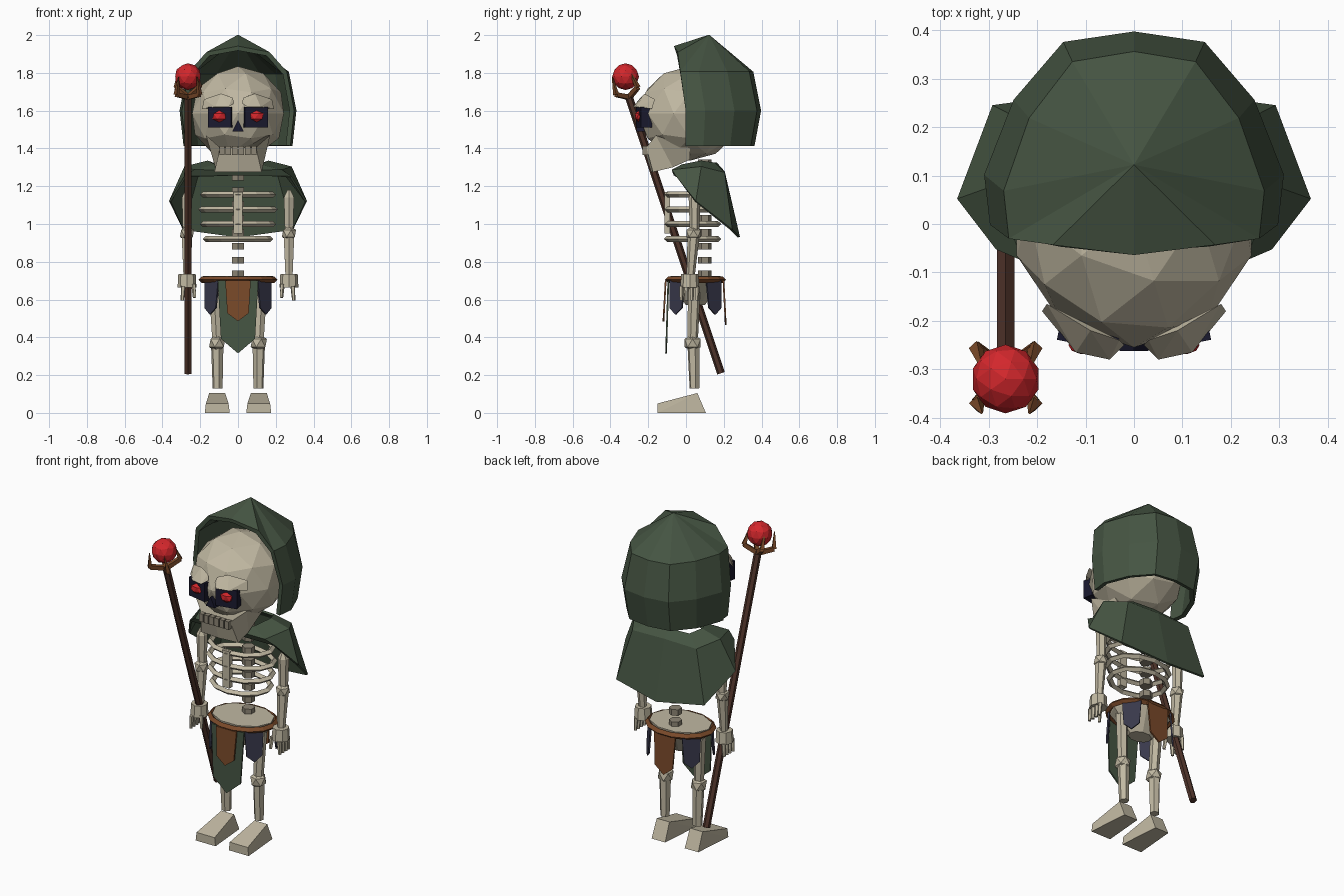
import bpy
import bmesh
from math import sin, cos, pi, radians
from mathutils import Vector, Matrix

if "Cube" in bpy.data.objects:
    bpy.data.objects.remove(bpy.data.objects["Cube"], do_unlink=True)


def material(name, *rgb):
    mat = bpy.data.materials.new(name)
    mat.use_nodes = True
    colour = (*rgb, 1)
    mat.diffuse_color = colour
    mat.node_tree.nodes["Principled BSDF"].inputs["Base Color"].default_value = colour
    return mat


bone = material("bone", .53, .48, .36)
old_bone = material("dark bone", .27, .24, .18)
green = material("dark green cloth", .06, .09, .055)
wood = material("dark wood", .075, .032, .022)
leather = material("brown leather", .19, .066, .022)
navy = material("navy cloth", .04, .04, .07)
black = material("socket black", .01, .01, .028)
red = material("glowing red", .65, .02, .025)


def finish(name, bm, mat, fix_normals=True):
    if fix_normals:
        bmesh.ops.recalc_face_normals(bm, faces=bm.faces)
    mesh = bpy.data.meshes.new(name)
    bm.to_mesh(mesh)
    bm.free()
    mesh.materials.append(mat)
    obj = bpy.data.objects.new(name, mesh)
    bpy.context.collection.objects.link(obj)
    return obj


def polygons(name, points, faces, mat):
    bm = bmesh.new()
    verts = [bm.verts.new(p) for p in points]
    for face in faces:
        bm.faces.new([verts[i] for i in face])
    return finish(name, bm, mat)


def hull(name, points, mat):
    bm = bmesh.new()
    verts = [bm.verts.new(p) for p in points]
    result = bmesh.ops.convex_hull(bm, input=verts)
    unused = [v for v in result["geom_interior"] if isinstance(v, bmesh.types.BMVert)]
    bmesh.ops.delete(bm, geom=unused, context="VERTS")
    return finish(name, bm, mat)


def ball(name, centre, size, mat, detail=1):
    bm = bmesh.new()
    bmesh.ops.create_icosphere(bm, subdivisions=detail, radius=1)
    bmesh.ops.transform(bm, matrix=Matrix.LocRotScale(Vector(centre), None, Vector(size)), verts=bm.verts)
    return finish(name, bm, mat)


def box(name, centre, size, mat, turn=0):
    bm = bmesh.new()
    bmesh.ops.create_cube(bm, size=1)
    spin = Matrix.Rotation(turn, 3, "Z")
    bmesh.ops.transform(bm, matrix=Matrix.LocRotScale(Vector(centre), spin, Vector(size)), verts=bm.verts)
    return finish(name, bm, mat)


def rod(name, start, end, r1, r2, mat, sides=6):
    start, end = Vector(start), Vector(end)
    axis = end - start
    bm = bmesh.new()
    bmesh.ops.create_cone(bm, cap_ends=True, segments=sides, radius1=r1, radius2=r2, depth=axis.length)
    turn = Vector((0, 0, 1)).rotation_difference(axis)
    bmesh.ops.transform(bm, matrix=Matrix.LocRotScale((start + end) / 2, turn, None), verts=bm.verts)
    return finish(name, bm, mat)


def ring(name, centre, rx, ry, width, height, mat, sides=12):
    # Elliptical hoop with a four-cornered section
    section = [(-width, 0), (0, -height), (width, 0), (0, height)]
    points, faces = [], []
    for i in range(sides):
        a = 2 * pi * i / sides
        for dr, dz in section:
            points.append(Vector(centre) + Vector(((rx + dr) * cos(a), (ry + dr) * sin(a), dz)))
        for k in range(4):
            n, j = (i + 1) % sides * 4, (k + 1) % 4
            faces.append((i * 4 + k, i * 4 + j, n + j, n + k))
    return polygons(name, points, faces, mat)


def thicken(obj, amount):
    mod = obj.modifiers.new("thickness", "SOLIDIFY")
    mod.thickness = amount
    mod.offset = 0


def mirrored(half):
    # Continue a row from its centre point out to the other side
    return half + [(-x, *rest) for x, *rest in reversed(half[:-1])]


# Skull, nose and jaw
ball("skull", (0, .02, 1.585), (.255, .275, .25), bone, 2)
hull("nose_hole", [(x, y, z) for y in (-.262, -.2) for x, z in ((-.03, 1.49), (.03, 1.49), (0, 1.55))], black)
top = mirrored([(.15, .02, 1.4), (.17, -.16, 1.47), (.095, -.21, 1.405), (0, -.225, 1.405)])
low = mirrored([(.09, .02, 1.34), (.12, -.07, 1.3), (.125, -.175, 1.275), (0, -.185, 1.275)])
n = len(top)
sides = [(i, (i + 1) % n, (i + 1) % n + n, i + n) for i in range(n)]
polygons("jaw", top + low, sides + [tuple(range(n)), tuple(range(n, 2 * n))], bone)
for i in range(6):
    box("tooth", ((i - 2.5) * .034, -.215, 1.39), (.028, .03, .048), old_bone)

for s, side in ((1, "left"), (-1, "right")):
    # Eyes and brows
    box(side + "_eye_socket", (s * .092, -.222, 1.565), (.125, .06, .11), black, s * .2)
    ball(side + "_eye", (s * .098, -.25, 1.57), (.042, .022, .032), red)
    brow = [(.02, -.25, 1.64), (.05, -.28, 1.62), (.12, -.265, 1.62), (.19, -.18, 1.61),
            (.18, -.165, 1.66), (.09, -.22, 1.69), (.03, -.24, 1.67)]
    hull(side + "_brow", [(s * x, y, z) for x, y, z in brow], bone)

    # Arm
    x = s * .27
    rod(side + "_upper_arm", (x, .045, .96), (x, .045, 1.14), .025, .031, bone)
    rod(side + "_shoulder_tip", (x, .045, 1.14), (x, .045, 1.18), .031, .01, bone)
    ball(side + "_elbow", (x, .04, .95), (.042, .045, .042), bone)
    rod(side + "_forearm", (x, .04, .94), (x, .025, .73), .032, .022, bone)
    rod(side + "_palm", (x, .02, .665), (x, .02, .735), .05, .046, bone, 8)
    for i in range(4):
        y = -.025 + i * .028
        rod(side + "_finger", (x + s * .02, y, .67), (x + s * .025, y, .595), .013, .009, bone, 5)
    rod(side + "_thumb", (x - s * .035, -.01, .68), (x - s * .04, -.02, .61), .013, .009, bone, 5)

    # Leg and foot
    rod(side + "_thigh", (s * .125, .045, .7), (s * .11, .035, .38), .034, .028, bone)
    ball(side + "_knee", (s * .11, .035, .37), (.048, .05, .048), bone)
    rod(side + "_shin", (s * .11, .04, .37), (s * .108, .045, .13), .034, .027, bone)
    foot = [(w, y, z) for w, y, z in ((.066, -.15, 0), (.06, -.15, .05), (.042, .06, .105), (.045, .105, 0))]
    hull(side + "_foot", [(s * .11 + k * w, y, z) for w, y, z in foot for k in (1, -1)], bone)

# Rib cage, spine and pelvis
for i, width in enumerate((.185, .195, .185, .17)):
    ring("rib", (0, .035, 1.155 - i * .078), width, .135, .017, .016, bone)
box("breastbone", (0, -.1, 1.06), (.046, .028, .22), bone)
for i in range(9):
    z = .735 + i * .0735
    rod("vertebra", (0, .1, z - .018), (0, .1, z + .018), .036, .036, old_bone)
pelvis = [(w * cos(a), .05 + w * .75 * sin(a), z)
          for w, z in ((.185, .725), (.18, .69), (.07, .57)) for a in (i * pi / 5 for i in range(10))]
hull("pelvis", pelvis, bone)

# Belt and hanging cloths
ring("belt", (0, .05, .705), .19, .148, .018, .018, leather, 14)


def hanging(name, angle, width, drop, mat, out=0):
    a = radians(angle)
    normal = Vector((cos(a), sin(a), 0))
    across = Vector((-sin(a), cos(a), 0))
    base = Vector((.19 * cos(a), .05 + .148 * sin(a), .7)) + normal * out
    outline = [(-.5, 0), (.5, 0), (.42, .8), (0, 1), (-.42, .8)]
    front = [base + across * u * width + Vector((0, 0, -v * drop)) + normal * v * .012 for u, v in outline]
    hull(name, front + [p - normal * .009 for p in front], mat)


hanging("front_cloth", -90, .215, .385, green)
hanging("front_flap", -90, .135, .215, leather, .014)
hanging("back_flap", 90, .14, .235, leather, .005)
for angle in (-42, -138, 42, 138):
    hanging("side_flap", angle, .105, .18, navy)

# Hood: rows climbing to a peak, open at the face
rim = mirrored([(.285, 0), (.297, .1), (.238, .25), (.14, .365), (0, .385)])
points = []
for z, sx, sy, dy in ((1.415, .93, .91, 0), (1.6, 1, 1, 0), (1.8, .87, .975, -.03)):
    points += [(x * sx, y * sy + dy, z) for x, y in rim]
n = len(rim)
faces = [(r + i, r + i + 1, r + n + i + 1, r + n + i) for r in (0, n) for i in range(n - 1)]
apex, peak, left, right = range(3 * n, 3 * n + 4)
points += [(0, .12, 1.99), (0, -.06, 1.93), (.16, -.045, 1.9), (-.16, -.045, 1.9)]
faces += [(2 * n + i, 2 * n + i + 1, apex) for i in range(n - 1)]
faces += [(left, 2 * n, apex), (peak, left, apex), (right, peak, apex), (3 * n - 1, right, apex)]
thicken(polygons("hood", points, faces, green), .025)

# Shoulder cape: neck, shoulder and hem rows
neck = mirrored([(0, -.03, 1.3), (.12, -.02, 1.31), (.16, .08, 1.33), (.13, .15, 1.32), (0, .16, 1.32)])[:-1]
shoulder = mirrored([(0, -.07, 1.285), (.23, -.07, 1.285), (.28, .08, 1.3), (.21, .2, 1.27), (0, .2, 1.275)])[:-1]
hem = mirrored([(0, -.06, 1.26), (.28, -.05, 1.25), (.36, .05, 1.12), (.29, .24, .97), (0, .28, .93)])[:-1]
half = len(neck) // 2 + 1
rows = []
for row in (neck, shoulder, hem):
    rows += row
n = len(neck)
# The mirrored halves share one centre point at the back; close the loop at the front
loop = list(range(n))
faces = [(r + i, r + (i + 1) % n, r + n + (i + 1) % n, r + n + i) for r in (0, n) for i in loop]
cape = polygons("cape", rows, faces, green)
bm = bmesh.new()
bm.from_mesh(cape.data)
bmesh.ops.remove_doubles(bm, verts=bm.verts, dist=.001)
bm.to_mesh(cape.data)
bm.free()
thicken(cape, .012)

# Staff with clawed head and orb
x = -.265
foot, head = Vector((x, .185, .21)), Vector((x, -.305, 1.68))
rod("staff", foot, head, .021, .021, wood)
axis = (head - foot).normalized()
tilt = axis.cross(Vector((1, 0, 0)))
for i in range(4):
    a = pi / 4 + i * pi / 2
    out = Vector((1, 0, 0)) * cos(a) + tilt * sin(a)
    bend = head + out * .085 + axis * .025
    rod("claw_arm", head - axis * .01, bend, .018, .016, leather, 4)
    rod("claw_tip", bend, head + out * .07 + axis * .12, .016, .003, leather, 4)
ball("orb", (x, -.32, 1.78), (.071, .071, .071), red, 2)
